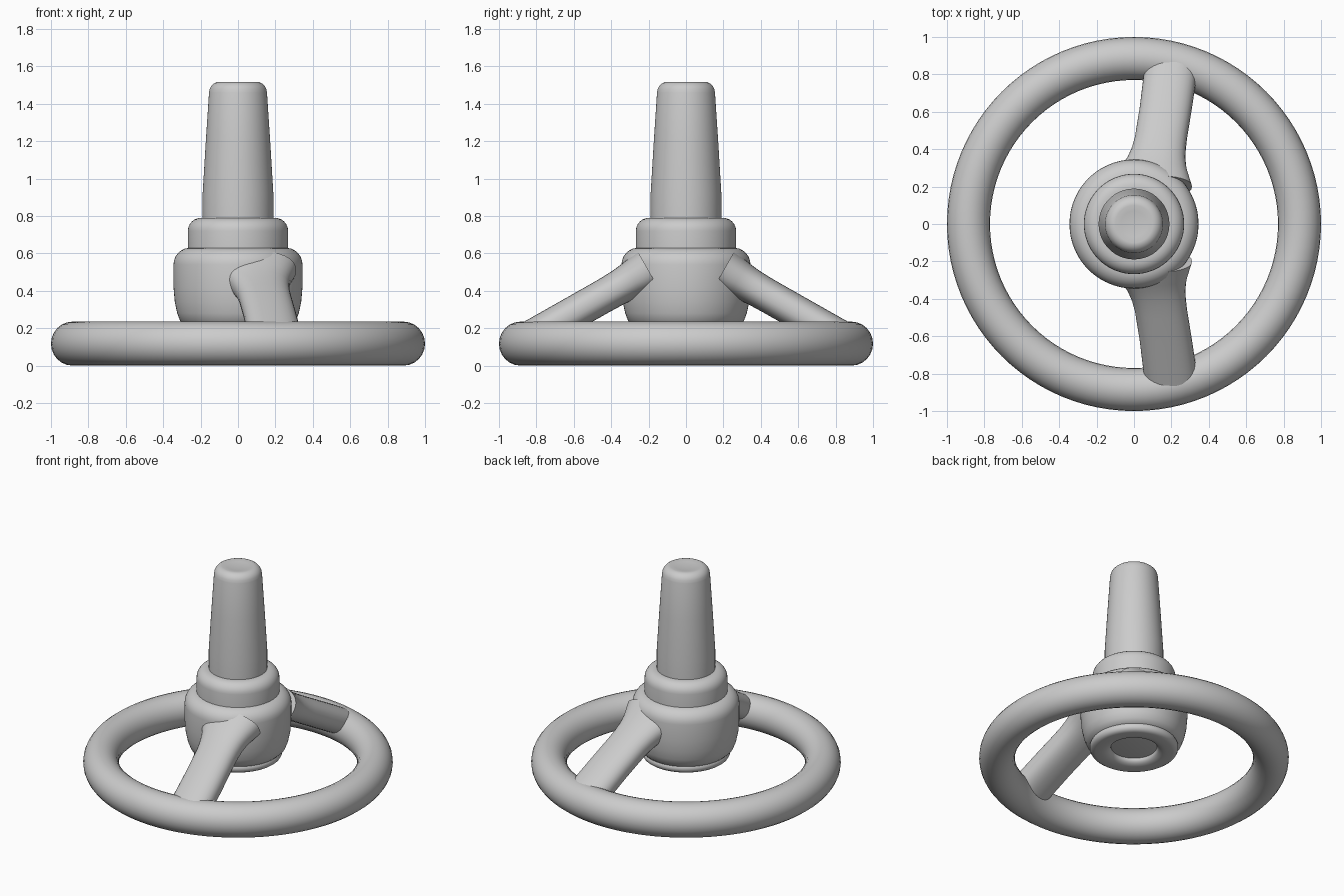
import bpy, bmesh, math

cube = bpy.data.objects.get("Cube")
if cube:
    bpy.data.objects.remove(cube, do_unlink=True)

grey = bpy.data.materials.new("plain_grey")
grey.use_nodes = True
tone = (0.6, 0.6, 0.6, 1)
grey.diffuse_color = tone
grey.node_tree.nodes["Principled BSDF"].inputs["Base Color"].default_value = tone


def finish(name, bm, angle=40):
    bmesh.ops.recalc_face_normals(bm, faces=bm.faces)
    mesh = bpy.data.meshes.new(name)
    bm.to_mesh(mesh)
    bm.free()
    mesh.materials.append(grey)
    obj = bpy.data.objects.new(name, mesh)
    bpy.context.collection.objects.link(obj)
    bpy.ops.object.select_all(action='DESELECT')
    obj.select_set(True)
    bpy.context.view_layer.objects.active = obj
    bpy.ops.object.shade_smooth_by_angle(angle=math.radians(angle))
    return obj


def lathe(name, profile, closed=False, steps=96):
    """Spin a radius/height profile about the vertical axis."""
    bm = bmesh.new()
    verts = [bm.verts.new((r, 0, z)) for r, z in profile]
    edges = [bm.edges.new(p) for p in zip(verts, verts[1:])]
    if closed:
        edges.append(bm.edges.new((verts[-1], verts[0])))
    bmesh.ops.spin(bm, geom=verts + edges, axis=(0, 0, 1), cent=(0, 0, 0),
                   angle=math.tau, steps=steps)
    bmesh.ops.remove_doubles(bm, verts=bm.verts, dist=0.0005)
    return finish(name, bm)


def arc(r, z, rx, rz, start, end, n=6):
    """Points on an elliptical corner, angles in degrees."""
    angles = [math.radians(start + (end - start) * i / n) for i in range(n + 1)]
    return [(r + rx * math.cos(a), z + rz * math.sin(a)) for a in angles]


def signed_power(v, p):
    return math.copysign(abs(v) ** p, v)


def spoke(name, side, stations, count=32):
    """Loft rounded sections along a sloping arm that flares into the hub."""
    bm = bmesh.new()
    slope = math.atan(0.566)
    rings = []
    for x, y, half_w, half_t in stations:
        z = 0.16 + (0.815 - y) * math.tan(slope)
        ring = []
        for i in range(count):
            a = math.tau * i / count
            u = half_w * signed_power(math.cos(a), 0.85)
            v = half_t * signed_power(math.sin(a), 0.85)
            ring.append(bm.verts.new((x + u, side * (y + v * math.sin(slope)),
                                      z + v * math.cos(slope))))
        rings.append(ring)
    for a, b in zip(rings, rings[1:]):
        for i in range(count):
            j = (i + 1) % count
            bm.faces.new((a[i], a[j], b[j], b[i]))
    bm.faces.new(rings[0])
    bm.faces.new(rings[-1])
    return finish(name, bm)


# Hand rim
lathe("wheel_rim", arc(0.885, 0.1175, 0.115, 0.1175, 0, 345, 23), closed=True)

# Rounded hub body
lathe("hub_body", [(0, 0.63), (0.24, 0.63)] + arc(0.255, 0.54, 0.09, 0.09, 85, 0)
      + [(0.345, 0.42), (0.338, 0.34), (0.325, 0.28), (0.31, 0.24), (0.285, 0.215),
         (0.25, 0.2), (0, 0.2)])

# Lower lip with a shallow recess
lathe("hub_lip", [(0.2, 0.23), (0.262, 0.23)] + arc(0.25, 0.195, 0.036, 0.034, 60, -90)
      + arc(0.21, 0.195, 0.06, 0.034, -90, -180) + [(0.148, 0.205), (0, 0.205)])

# Collar above the hub
lathe("collar", [(0, 0.62), (0.268, 0.62), (0.268, 0.72)]
      + arc(0.198, 0.72, 0.07, 0.07, 0, 90) + [(0, 0.79)])

# Tapered steering column
lathe("column", [(0, 0.78), (0.189, 0.78), (0.189, 0.92), (0.172, 1.2), (0.155, 1.46)]
      + arc(0.1, 1.46, 0.054, 0.057, 5, 90) + [(0.07, 1.512), (0, 1.508)])

# Two matching spokes, front and back
arm = [(0.09, 0.2, 0.22, 0.12), (0.1, 0.28, 0.185, 0.104), (0.11, 0.315, 0.168, 0.098),
       (0.12, 0.35, 0.155, 0.094), (0.132, 0.4, 0.145, 0.091), (0.144, 0.46, 0.14, 0.09),
       (0.17, 0.62, 0.14, 0.09), (0.2, 0.84, 0.143, 0.09)]
spoke("front_spoke", -1, arm)
spoke("back_spoke", 1, arm)
